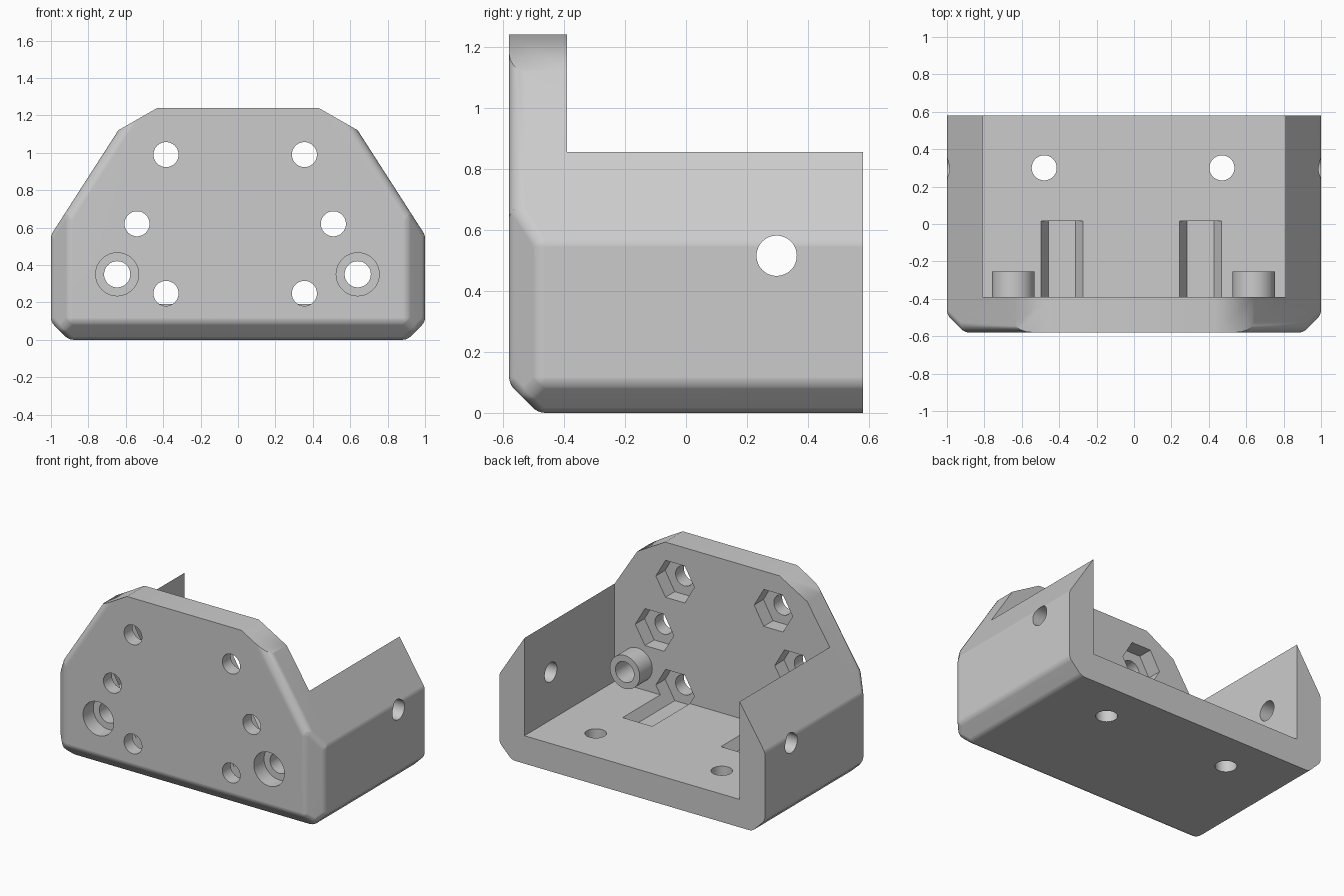
import bpy, bmesh, math
from mathutils import Vector

default = bpy.data.objects.get("Cube")
if default:
    bpy.data.objects.remove(default, do_unlink=True)

FRONT, BACK = -0.58, 0.58      # depth limits
PLATE_BACK = -0.39             # rear face of the front plate
FLOOR, WALL_IN = 0.19, 0.81    # floor height, inner half width
SLOPE = 0.56 / 0.36            # rise of the slanted sides
CHAMFER = 0.095


def add_object(name, bm):
    bmesh.ops.recalc_face_normals(bm, faces=bm.faces)
    mesh = bpy.data.meshes.new(name)
    bm.to_mesh(mesh)
    bm.free()
    obj = bpy.data.objects.new(name, mesh)
    bpy.context.collection.objects.link(obj)
    return obj


def prism_bmesh(profile, y0, y1):
    """Extrude a closed x-z profile along y."""
    bm = bmesh.new()
    face = bm.faces.new([bm.verts.new((x, y0, z)) for x, z in profile])
    moved = bmesh.ops.extrude_face_region(bm, geom=[face])["geom"]
    verts = [v for v in moved if isinstance(v, bmesh.types.BMVert)]
    bmesh.ops.translate(bm, verts=verts, vec=(0, y1 - y0, 0))
    bmesh.ops.recalc_face_normals(bm, faces=bm.faces)
    return bm


def mirrored(half):
    return half + [(-x, z) for x, z in reversed(half)]


def rod(name, start, end, radius, sides=48):
    """Cylinder or prism between two points."""
    a, b = Vector(start), Vector(end)
    bm = bmesh.new()
    bmesh.ops.create_cone(bm, cap_ends=True, segments=sides, radius1=radius,
                          radius2=radius, depth=(b - a).length)
    turn = Vector((0, 0, 1)).rotation_difference(b - a).to_matrix().to_4x4()
    turn.translation = (a + b) / 2
    bmesh.ops.transform(bm, matrix=turn, verts=bm.verts)
    return add_object(name, bm)


def apply(obj, mod):
    bpy.context.view_layer.objects.active = obj
    bpy.ops.object.modifier_apply(modifier=mod.name)


def combine(obj, tool, operation):
    tool.hide_render = True
    mod = obj.modifiers.new("shape", 'BOOLEAN')
    mod.object, mod.operation, mod.solver = tool, operation, 'EXACT'
    apply(obj, mod)
    bpy.data.objects.remove(tool, do_unlink=True)


# Solid block with slanted sides, running past the final top
top = 1.4
outline = mirrored([(1 - CHAMFER, 0), (1, CHAMFER), (1, 0.56),
                    (1 - (top - 0.56) / SLOPE, top)])
bm = prism_bmesh(outline, FRONT, BACK)

# Chamfers round the front face: bottom, left and right
for point, normal in (((0, FRONT, CHAMFER), (0, -1, -1)),
                      ((1 - CHAMFER, FRONT, 0), (1, -1, 0)),
                      ((CHAMFER - 1, FRONT, 0), (-1, -1, 0))):
    cut = bmesh.ops.bisect_plane(bm, geom=bm.verts[:] + bm.edges[:] + bm.faces[:],
                                 plane_co=point, plane_no=normal, clear_outer=True)
    rim = [e for e in cut["geom_cut"] if isinstance(e, bmesh.types.BMEdge)]
    bmesh.ops.holes_fill(bm, edges=rim, sides=0)
bmesh.ops.recalc_face_normals(bm, faces=bm.faces)

# Equal-radius rounding on every edge except the rear and the top
weight = bm.edges.layers.float.new("bevel_weight_edge")
for e in bm.edges:
    if len(e.link_faces) == 2:
        keep = any(f.normal.y > 0.9 or f.normal.z > 0.9 for f in e.link_faces)
        e[weight] = 0 if keep else min(1, math.tan(e.calc_face_angle() / 2))
body = add_object("bracket_body", bm)
rounding = body.modifiers.new("rounding", 'BEVEL')
rounding.limit_method = 'WEIGHT'
rounding.width = 0.055
rounding.segments = 4
apply(body, rounding)

# Trim the crown of the front plate
crown = mirrored([(2, -1), (2, 1.12 - 1.36 * 0.12 / 0.21), (0.43, 1.24)])
combine(body, add_object("crown_trim", prism_bmesh(crown, -1, 1)), 'INTERSECT')

# Open tray behind the front plate
tray = mirrored([(WALL_IN, FLOOR), (WALL_IN, 2)])
combine(body, add_object("tray_cutter", prism_bmesh(tray, PLATE_BACK, 1)), 'DIFFERENCE')

# Bosses with counterbored screw holes
for x in (-0.646, 0.64):
    z = 0.35
    combine(body, rod("boss", (x, -0.43, z), (x, -0.255, z), 0.113), 'UNION')
    combine(body, rod("screw_hole", (x, -1, z), (x, 0, z), 0.07), 'DIFFERENCE')
    combine(body, rod("counterbore", (x, -1, z), (x, FRONT + 0.11, z), 0.115), 'DIFFERENCE')

# Six plate holes with hexagonal nut pockets; the lowest run into the floor
for offset, z in ((0.37, 0.99), (0.525, 0.62), (0.37, 0.248)):
    for side in (-1, 1):
        x = side * offset - 0.015
        hexagon = [(x + 0.145 * math.cos(k * math.pi / 3),
                    z + 0.145 * math.sin(k * math.pi / 3)) for k in range(6)]
        pocket = add_object("nut_pocket", prism_bmesh(hexagon, PLATE_BACK - 0.1, 0.015))
        combine(body, pocket, 'DIFFERENCE')
        combine(body, rod("plate_hole", (x, -1, z), (x, -0.2, z), 0.067), 'DIFFERENCE')

# Mounting holes through the floor and side walls
for x in (-0.48, 0.47):
    combine(body, rod("floor_hole", (x, 0.3, -1), (x, 0.3, 0.5), 0.067), 'DIFFERENCE')
for side in (-1, 1):
    combine(body, rod("wall_hole", (side * 0.6, 0.297, 0.515),
                      (side * 1.5, 0.297, 0.515), 0.066), 'DIFFERENCE')

# Plain grey finish
grey = bpy.data.materials.new("plain_grey")
grey.use_nodes = True
colour = (0.6, 0.6, 0.6, 1)
grey.diffuse_color = colour
grey.node_tree.nodes["Principled BSDF"].inputs["Base Color"].default_value = colour
body.data.materials.clear()
body.data.materials.append(grey)
for face in body.data.polygons:
    face.material_index = 0

# Smooth rounded areas, crisp edges elsewhere
bpy.ops.object.select_all(action='DESELECT')
body.select_set(True)
bpy.context.view_layer.objects.active = body
bpy.ops.object.shade_smooth_by_angle(angle=math.radians(30))
normals = body.modifiers.new("even_normals", 'WEIGHTED_NORMAL')
normals.keep_sharp = True
